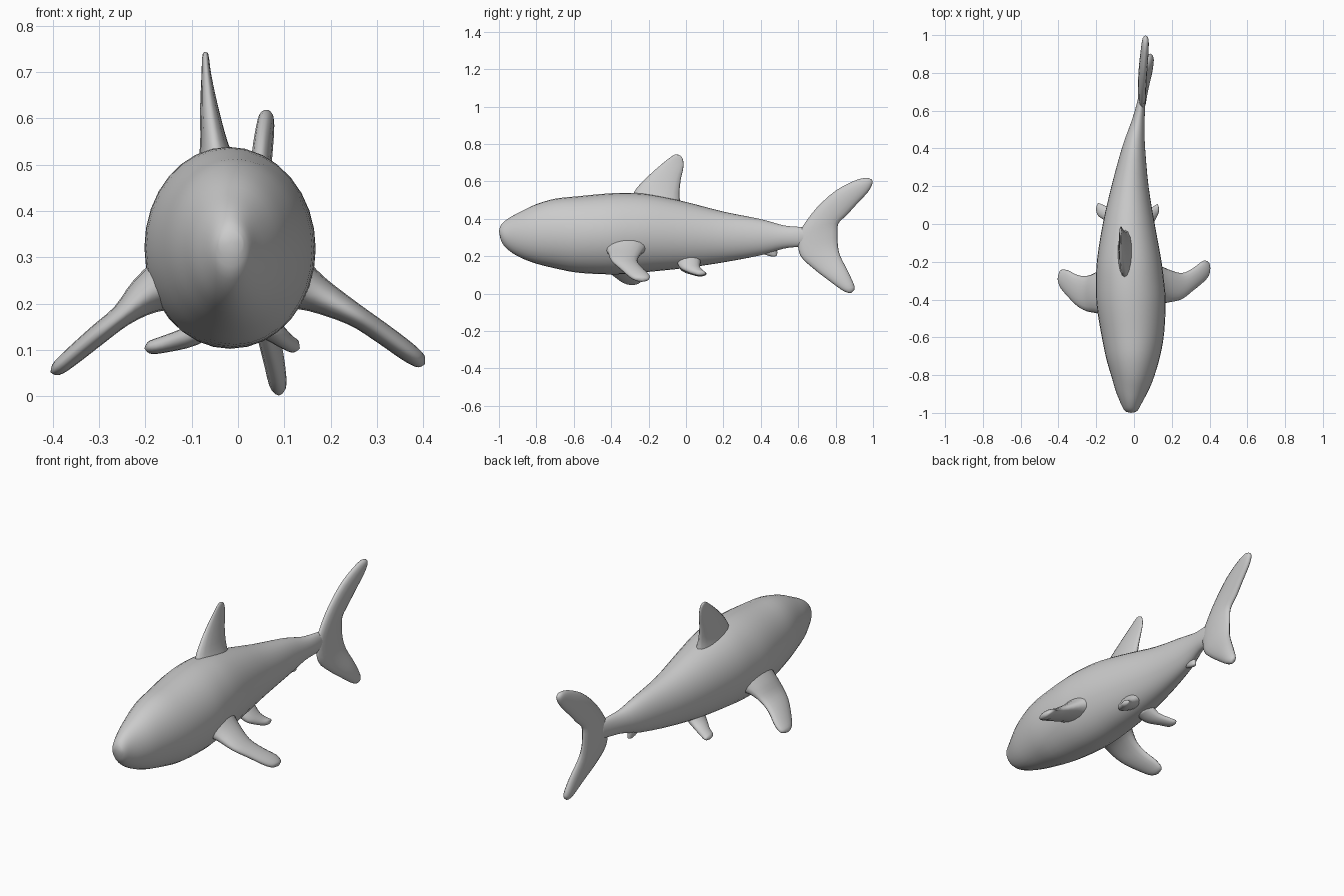
import bpy, bmesh, math
from mathutils import Vector


def smooth_rows(rows, steps):
    """Catmull-Rom interpolation between section rows."""
    out = []
    last = len(rows) - 1
    for i in range(last):
        p0, p1, p2, p3 = (rows[min(max(k, 0), last)] for k in (i - 1, i, i + 1, i + 2))
        for s in range(steps):
            t = s / steps
            out.append([0.5 * (2 * b + (c - a) * t + (2 * a - 5 * b + 4 * c - d) * t * t
                               + (3 * b - a - 3 * c + d) * t ** 3)
                        for a, b, c, d in zip(p0, p1, p2, p3)])
    out.append(list(rows[-1]))
    return out


def loft(name, rows, sides=16, steps=3):
    """Rows are (lead edge xyz, trailing edge xyz, thickness); each is an oval section."""
    rows = smooth_rows(rows, steps)
    mids = [(Vector(r[:3]) + Vector(r[3:6])) / 2 for r in rows]
    bm = bmesh.new()
    rings = []
    for i, r in enumerate(rows):
        half = (Vector(r[3:6]) - Vector(r[:3])) / 2
        spine = mids[min(i + 1, len(rows) - 1)] - mids[max(i - 1, 0)]
        side = half.cross(spine).normalized() * r[6] / 2
        rings.append([bm.verts.new(mids[i] + half * math.cos(a) + side * math.sin(a))
                      for a in (2 * math.pi * k / sides for k in range(sides))])
    for a, b in zip(rings, rings[1:]):
        for k in range(sides):
            n = (k + 1) % sides
            bm.faces.new((a[k], a[n], b[n], b[k]))
    # rounded end caps
    for end, prev in ((0, 1), (-1, -2)):
        out = (mids[end] - mids[prev]).normalized()
        tip = bm.verts.new(mids[end] + out * min(0.006, rows[end][6] * 0.3))
        for k in range(sides):
            bm.faces.new((rings[end][k], rings[end][(k + 1) % sides], tip))
    bmesh.ops.recalc_face_normals(bm, faces=bm.faces)
    mesh = bpy.data.meshes.new(name)
    bm.to_mesh(mesh)
    bm.free()
    mesh.shade_smooth()
    obj = bpy.data.objects.new(name, mesh)
    bpy.context.collection.objects.link(obj)
    return obj


# Body: y, left x, right x, bottom z, top z
body = [
    (-0.995, -0.04, 0.01, 0.305, 0.355), (-0.98, -0.055, 0.025, 0.265, 0.378),
    (-0.94, -0.075, 0.045, 0.225, 0.408), (-0.88, -0.10, 0.075, 0.19, 0.44),
    (-0.80, -0.123, 0.108, 0.16, 0.478), (-0.70, -0.15, 0.138, 0.135, 0.507),
    (-0.58, -0.173, 0.16, 0.112, 0.52), (-0.42, -0.198, 0.168, 0.103, 0.535),
    (-0.30, -0.202, 0.158, 0.106, 0.538), (-0.18, -0.195, 0.142, 0.118, 0.528),
    (0.0, -0.165, 0.11, 0.137, 0.49), (0.2, -0.118, 0.078, 0.167, 0.438),
    (0.4, -0.063, 0.06, 0.205, 0.398), (0.52, -0.02, 0.056, 0.24, 0.365),
    (0.6, 0.005, 0.058, 0.25, 0.357), (0.68, 0.025, 0.058, 0.26, 0.35),
]
loft("body", [((l + r) / 2, y, b, (l + r) / 2, y, t, r - l) for y, l, r, b, t in body], 32)

# Dorsal fin
loft("dorsal_fin", [
    (-0.045, -0.29, 0.50, -0.045, -0.03, 0.48, 0.09),
    (-0.052, -0.27, 0.555, -0.052, -0.035, 0.535, 0.06),
    (-0.062, -0.20, 0.63, -0.062, -0.028, 0.61, 0.04),
    (-0.068, -0.12, 0.70, -0.068, -0.013, 0.68, 0.022),
    (-0.07, -0.07, 0.738, -0.07, -0.018, 0.722, 0.015),
    (-0.07, -0.055, 0.743, -0.07, -0.03, 0.738, 0.01)])

# Tail fin, lower tip to upper tip: lead y z, trail y z, x, thickness
tail = [
    (0.868, 0.004, 0.89, 0.01, 0.088, 0.018), (0.835, 0.018, 0.902, 0.035, 0.086, 0.038),
    (0.77, 0.065, 0.868, 0.115, 0.075, 0.046), (0.68, 0.135, 0.825, 0.20, 0.057, 0.046),
    (0.61, 0.205, 0.812, 0.26, 0.047, 0.045), (0.60, 0.30, 0.81, 0.32, 0.043, 0.045),
    (0.628, 0.365, 0.815, 0.375, 0.043, 0.045), (0.70, 0.46, 0.86, 0.42, 0.045, 0.045),
    (0.80, 0.55, 0.91, 0.475, 0.051, 0.045), (0.90, 0.603, 0.972, 0.542, 0.058, 0.04),
    (0.955, 0.618, 0.995, 0.583, 0.061, 0.032), (0.98, 0.616, 0.997, 0.601, 0.062, 0.015),
]
loft("tail_fin", [(x, ly, lz, x, ty, tz, w) for ly, lz, ty, tz, x, w in tail])

# Paired fins: x, z, lead y, trail y, thickness
paired = {
    "right_pectoral_fin": [
        (0.12, 0.245, -0.44, -0.21, 0.12), (0.17, 0.22, -0.418, -0.235, 0.08),
        (0.25, 0.177, -0.40, -0.26, 0.05), (0.31, 0.137, -0.355, -0.235, 0.045),
        (0.365, 0.097, -0.31, -0.195, 0.042), (0.392, 0.077, -0.278, -0.20, 0.032),
        (0.40, 0.072, -0.25, -0.22, 0.016)],
    "left_pectoral_fin": [
        (-0.15, 0.245, -0.49, -0.22, 0.12), (-0.20, 0.217, -0.472, -0.255, 0.085),
        (-0.25, 0.175, -0.462, -0.275, 0.05), (-0.30, 0.135, -0.435, -0.27, 0.045),
        (-0.35, 0.093, -0.385, -0.245, 0.04), (-0.387, 0.062, -0.34, -0.243, 0.032),
        (-0.40, 0.054, -0.31, -0.27, 0.016)],
    "right_pelvic_fin": [
        (0.03, 0.18, -0.05, 0.08, 0.08), (0.075, 0.142, -0.035, 0.075, 0.05),
        (0.105, 0.118, 0.01, 0.095, 0.036), (0.123, 0.108, 0.045, 0.105, 0.03),
        (0.13, 0.105, 0.06, 0.09, 0.014)],
    "left_pelvic_fin": [
        (-0.05, 0.17, -0.05, 0.07, 0.07), (-0.10, 0.132, -0.03, 0.075, 0.048),
        (-0.15, 0.115, 0.015, 0.095, 0.038), (-0.187, 0.106, 0.04, 0.11, 0.03),
        (-0.198, 0.104, 0.06, 0.095, 0.014)],
}
for name, rows in paired.items():
    loft(name, [(x, ly, z, x, ty, z, w) for x, z, ly, ty, w in rows])

# Anal fin
loft("anal_fin", [
    (0.0, 0.38, 0.245, 0.0, 0.485, 0.255, 0.045),
    (0.0, 0.415, 0.212, 0.0, 0.488, 0.222, 0.032),
    (0.0, 0.455, 0.199, 0.0, 0.487, 0.204, 0.02)], 12)
